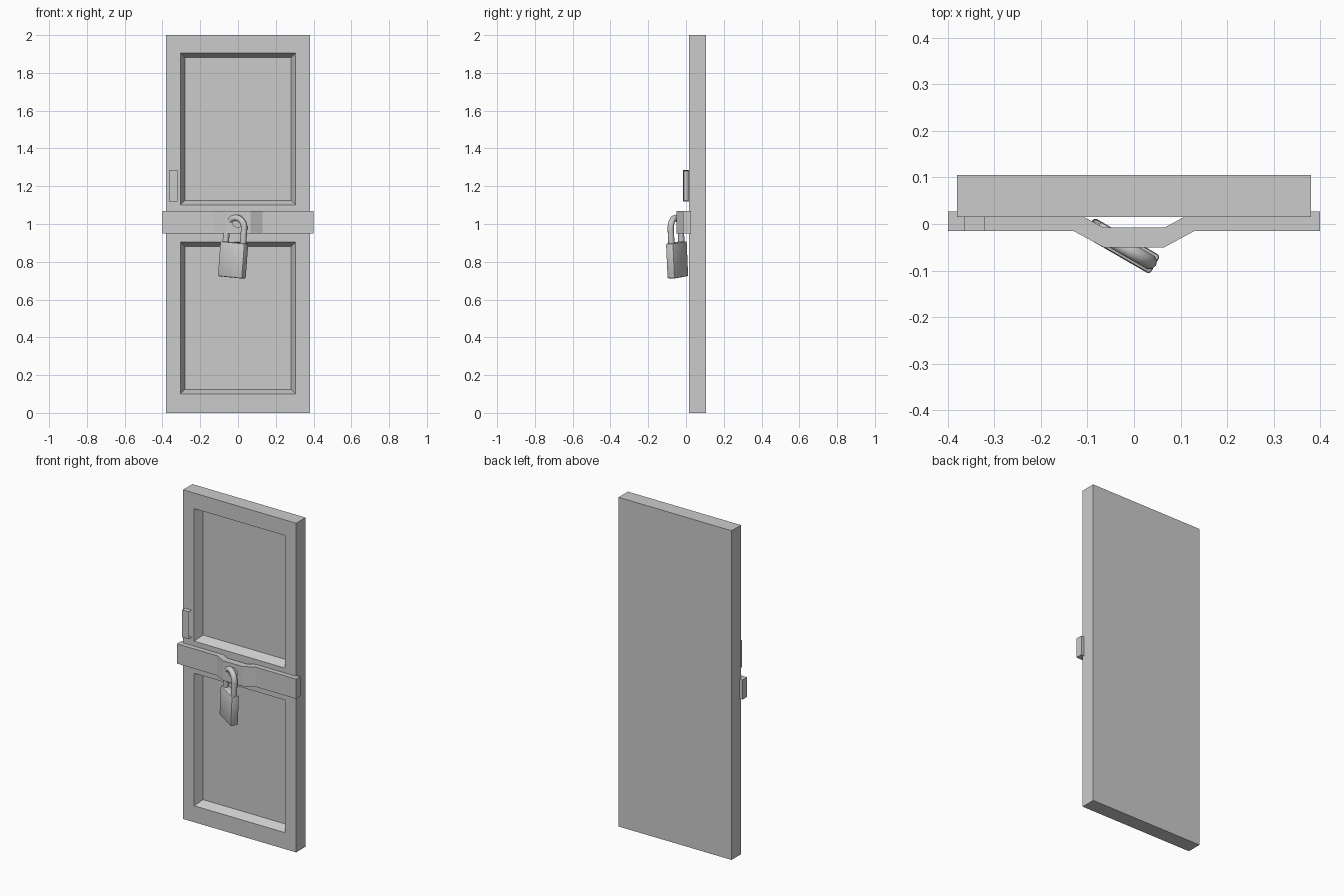
import bpy, bmesh, math
from mathutils import Matrix, Vector

if "Cube" in bpy.data.objects:
    bpy.data.objects.remove(bpy.data.objects["Cube"])


def add_object(name, bm):
    bmesh.ops.recalc_face_normals(bm, faces=bm.faces)
    mesh = bpy.data.meshes.new(name)
    bm.to_mesh(mesh)
    bm.free()
    obj = bpy.data.objects.new(name, mesh)
    bpy.context.collection.objects.link(obj)
    return obj


def box(x0, x1, y0, y1, z0, z1):
    bm = bmesh.new()
    bmesh.ops.create_cube(bm, size=1)
    bmesh.ops.scale(bm, vec=(x1 - x0, y1 - y0, z1 - z0), verts=bm.verts)
    bmesh.ops.translate(bm, vec=((x0 + x1) / 2, (y0 + y1) / 2, (z0 + z1) / 2), verts=bm.verts)
    return bm


def apply_modifiers(obj):
    bpy.context.view_layer.objects.active = obj
    for m in list(obj.modifiers):
        bpy.ops.object.modifier_apply(modifier=m.name)


def smooth(obj, angle):
    bpy.ops.object.select_all(action='DESELECT')
    obj.select_set(True)
    bpy.context.view_layer.objects.active = obj
    bpy.ops.object.shade_smooth_by_angle(angle=math.radians(angle))


# Door slab with two sunken panels on the front
bm = box(-.38, .38, .015, .105, 0, 2)
cuts = [((x, 0, 0), (1, 0, 0)) for x in (-.305, .305)]
cuts += [((0, 0, z), (0, 0, 1)) for z in (.1, .905, 1.1, 1.905)]
for co, no in cuts:
    bmesh.ops.bisect_plane(bm, geom=bm.verts[:] + bm.edges[:] + bm.faces[:], plane_co=co, plane_no=no)
panels = []
for f in bm.faces:
    c = f.calc_center_median()
    if f.normal.y < -.9 and abs(c.x) < .1 and (.3 < c.z < .7 or 1.3 < c.z < 1.7):
        panels.append(f)
bmesh.ops.inset_individual(bm, faces=panels, thickness=.035, depth=-.05)
add_object("door", bm)

# Locking bar: bent strip profile extruded upwards
front = [(-.4, -.015), (-.13, -.015), (-.065, -.05), (.065, -.05), (.13, -.015), (.4, -.015)]
profile = front + [(x, y + .042) for x, y in reversed(front)]
bm = bmesh.new()
face = bm.faces.new([bm.verts.new((x, y, .95)) for x, y in profile])
ext = bmesh.ops.extrude_face_region(bm, geom=[face])
bmesh.ops.translate(bm, vec=(0, 0, .12), verts=[v for v in ext["geom"] if isinstance(v, bmesh.types.BMVert)])
bar = add_object("locking_bar", bm)

# Hole in the bar for the shackle
bm = bmesh.new()
bmesh.ops.create_cone(bm, cap_ends=True, segments=24, radius1=.032, radius2=.032, depth=.2,
                      matrix=Matrix.Translation((0, -.03, 1.015)) @ Matrix.Rotation(math.pi / 2, 4, 'X'))
cutter = add_object("hole_cutter", bm)
cutter.hide_render = True
mod = bar.modifiers.new("hole", 'BOOLEAN')
mod.operation = 'DIFFERENCE'
mod.solver = 'EXACT'
mod.object = cutter
apply_modifiers(bar)
bpy.data.objects.remove(cutter)

# Pull handle, hollowed from its right side
bm = box(-.365, -.32, -.015, .015, 1.12, 1.285)
side = [f for f in bm.faces if f.normal.x > .9]
bmesh.ops.inset_individual(bm, faces=side, thickness=.008)
bmesh.ops.translate(bm, vec=(-.035, 0, 0), verts=side[0].verts[:])
add_object("pull_handle", bm)

# Padlock hangs turned and slightly tilted
lock = (Matrix.Translation((-.026, -.047, .81)) @ Matrix.Rotation(math.radians(-30), 4, 'Z')
        @ Matrix.Rotation(math.radians(5), 4, 'Y'))

# Padlock body
body = add_object("padlock_body", box(-.075, .075, -.023, .023, -.093, .093))
mod = body.modifiers.new("bevel", 'BEVEL')
mod.width = .007
mod.segments = 2
apply_modifiers(body)
body.matrix_world = lock
smooth(body, 40)

# Padlock shackle: arch swept as a round tube
path = [Vector((.053, 0, .08))]
path += [Vector((.053 * math.cos(a), 0, .17 + .053 * math.sin(a)))
         for a in (math.pi * i / 14 for i in range(15))]
path.append(Vector((-.053, 0, .08)))
curve = bpy.data.curves.new("padlock_shackle", 'CURVE')
curve.dimensions = '3D'
curve.bevel_depth = .017
curve.bevel_resolution = 3
curve.use_fill_caps = True
spline = curve.splines.new('POLY')
spline.points.add(len(path) - 1)
for p, co in zip(spline.points, path):
    p.co = (*co, 1)
shackle = bpy.data.objects.new("padlock_shackle", curve)
bpy.context.collection.objects.link(shackle)
shackle.matrix_world = lock
bpy.ops.object.select_all(action='DESELECT')
shackle.select_set(True)
bpy.context.view_layer.objects.active = shackle
bpy.ops.object.convert(target='MESH')
smooth(bpy.context.view_layer.objects.active, 60)
